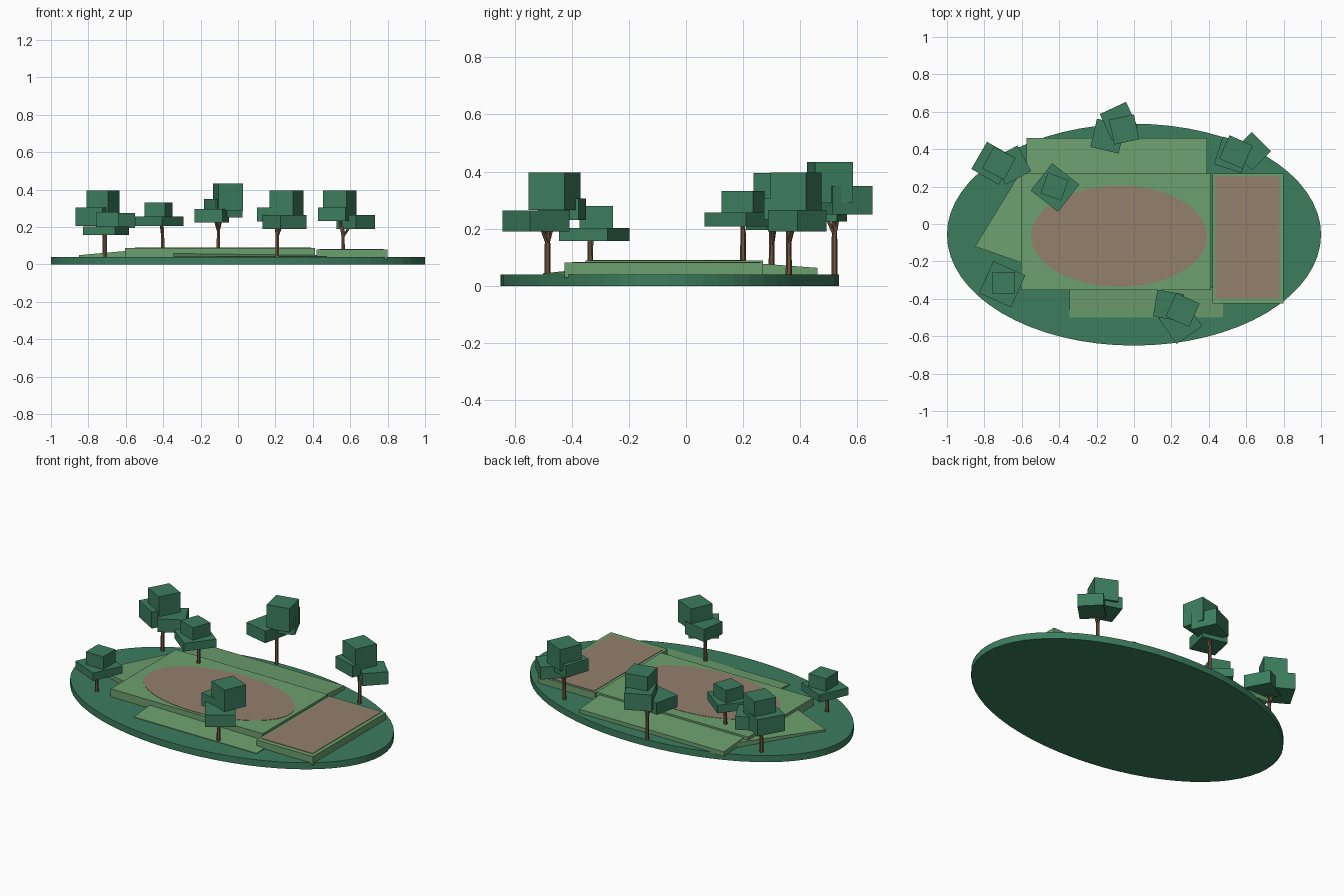
import bpy, bmesh
from math import cos, sin, pi, radians
from mathutils import Vector, Matrix

if "Cube" in bpy.data.objects:
    bpy.data.objects.remove(bpy.data.objects["Cube"])


def material(name, rgb):
    m = bpy.data.materials.new(name)
    m.diffuse_color = (*rgb, 1)
    m.use_nodes = True
    m.node_tree.nodes["Principled BSDF"].inputs["Base Color"].default_value = m.diffuse_color
    return m


DARK = material("dark_green", (0.045, 0.205, 0.113))
LIGHT = material("light_green", (0.15, 0.35, 0.155))
EARTH = material("earth", (0.29, 0.215, 0.15))
BARK = material("bark", (0.16, 0.095, 0.05))


def finish(name, bm, mat):
    bmesh.ops.recalc_face_normals(bm, faces=bm.faces)
    me = bpy.data.meshes.new(name)
    bm.to_mesh(me)
    bm.free()
    me.materials.append(mat)
    ob = bpy.data.objects.new(name, me)
    bpy.context.collection.objects.link(ob)


def prism(name, top, z0, mat):
    """Solid below a top outline of (x, y, z) points, flat at z0."""
    bm = bmesh.new()
    a = [bm.verts.new(p) for p in top]
    b = [bm.verts.new((p[0], p[1], z0)) for p in top]
    bm.faces.new(a)
    bm.faces.new(b[::-1])
    n = len(a)
    for i in range(n):
        j = (i + 1) % n
        bm.faces.new((a[i], b[i], b[j], a[j]))
    finish(name, bm, mat)


def ellipse(cx, cy, rx, ry, z, n=64):
    return [(cx + rx * cos(2 * pi * i / n), cy + ry * sin(2 * pi * i / n), z) for i in range(n)]


def rect(x0, x1, y0, y1, z):
    return [(x0, y0, z), (x1, y0, z), (x1, y1, z), (x0, y1, z)]


# Ground and terraces
prism("ground", ellipse(0, -0.057, 1, 0.593, 0.04), 0, DARK)
prism("main_terrace", rect(-0.605, 0.412, -0.352, 0.27, 0.088), 0.03, LIGHT)
prism("right_terrace", rect(0.42, 0.80, -0.425, 0.27, 0.081), 0.03, LIGHT)
prism("back_ramp", [(-0.575, 0.26, 0.078), (0.39, 0.26, 0.078),
                    (0.39, 0.46, 0.063), (-0.575, 0.46, 0.063)], 0.035, LIGHT)
prism("left_ramp", [(-0.85, -0.12, 0.05), (-0.58, -0.215, 0.074),
                    (-0.5, 0.26, 0.076), (-0.575, 0.33, 0.07)], 0.035, LIGHT)
prism("front_ramp", [(-0.345, -0.5, 0.044), (0.475, -0.5, 0.043),
                     (0.475, -0.34, 0.05), (-0.345, -0.34, 0.06)], 0.03, LIGHT)

# Bare earth patches
prism("oval_field", ellipse(-0.08, -0.065, 0.47, 0.27, 0.09), 0.06, EARTH)
prism("side_field", rect(0.435, 0.777, -0.397, 0.257, 0.084), 0.06, EARTH)


def limb(bm, p, q, r0, r1):
    p, q = Vector(p), Vector(q)
    d = q - p
    m = Matrix.Translation((p + q) / 2) @ d.to_track_quat('Z', 'Y').to_matrix().to_4x4()
    bmesh.ops.create_cone(bm, cap_ends=True, segments=6, radius1=r0, radius2=r1,
                          depth=d.length, matrix=m)


def tree(name, x, y, z0, fork, boxes):
    # trunk with a branch reaching into each foliage block
    bm = bmesh.new()
    limb(bm, (x, y, z0), (x, y, fork + 0.02), 0.011, 0.009)
    for cx, cy, za, zb, s, rot in boxes:
        end = Vector((x + (cx - x) * 0.6, y + (cy - y) * 0.6, za + 0.02))
        limb(bm, (x, y, fork - 0.03), end, 0.008, 0.006)
    finish(name + "_trunk", bm, BARK)
    # foliage blocks: centre x, y, bottom, top, side, turn
    for i, (cx, cy, za, zb, s, rot) in enumerate(boxes):
        bm = bmesh.new()
        m = (Matrix.Translation((cx, cy, (za + zb) / 2)) @ Matrix.Rotation(radians(rot), 4, 'Z')
             @ Matrix.Diagonal((s, s, zb - za, 1)))
        bmesh.ops.create_cube(bm, size=1, matrix=m)
        finish(f"{name}_foliage_{i + 1}", bm, DARK)


tree("back_left_tree", -0.715, 0.30, 0.035, 0.17, [
    (-0.755, 0.325, 0.205, 0.305, 0.168, -30),
    (-0.722, 0.325, 0.26, 0.395, 0.132, -28),
    (-0.655, 0.315, 0.195, 0.275, 0.155, 28)])
tree("front_left_tree", -0.71, -0.335, 0.035, 0.14, [
    (-0.705, -0.322, 0.157, 0.203, 0.187, -24),
    (-0.698, -0.315, 0.203, 0.28, 0.117, 0)])
tree("terrace_tree", -0.403, 0.20, 0.085, 0.18, [
    (-0.422, 0.195, 0.207, 0.256, 0.185, -38),
    (-0.425, 0.20, 0.256, 0.332, 0.117, -20)])
tree("back_tree", -0.105, 0.52, 0.035, 0.21, [
    (-0.08, 0.55, 0.25, 0.35, 0.155, 25),
    (-0.14, 0.47, 0.225, 0.297, 0.155, -13),
    (-0.053, 0.505, 0.29, 0.434, 0.136, 12)])
tree("back_right_tree", 0.562, 0.36, 0.035, 0.18, [
    (0.525, 0.37, 0.232, 0.305, 0.155, -18),
    (0.545, 0.385, 0.265, 0.396, 0.136, -24),
    (0.63, 0.39, 0.19, 0.265, 0.145, 45)])
tree("front_tree", 0.21, -0.485, 0.035, 0.18, [
    (0.185, -0.435, 0.23, 0.306, 0.145, -10),
    (0.26, -0.46, 0.265, 0.396, 0.138, -24),
    (0.248, -0.525, 0.19, 0.264, 0.168, 35)])
